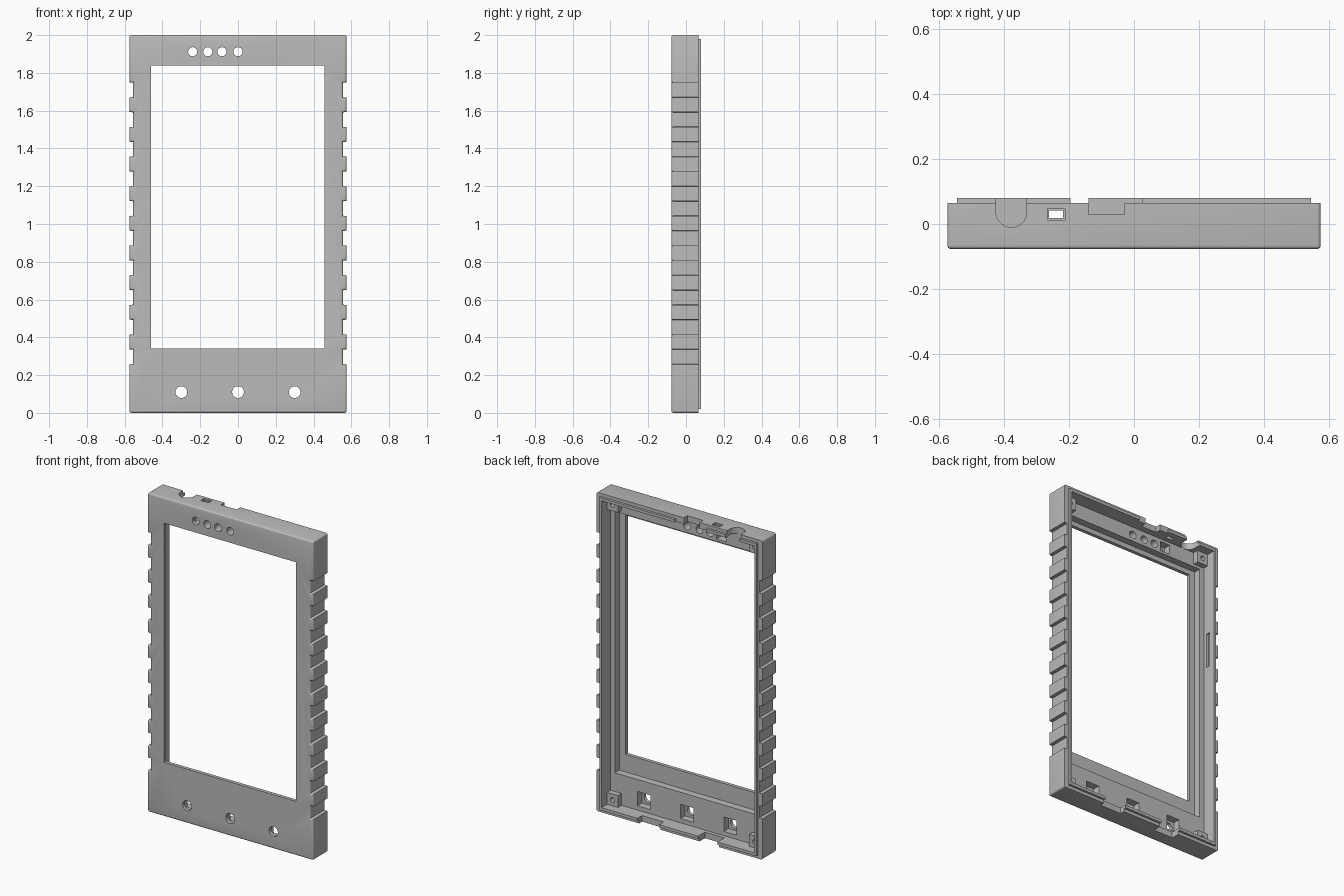
import bpy, bmesh, math
from mathutils import Matrix, Vector

if "Cube" in bpy.data.objects:
    bpy.data.objects.remove(bpy.data.objects["Cube"], do_unlink=True)

grey = bpy.data.materials.new("Plain grey")
grey.use_nodes = True
COLOUR = (0.5, 0.5, 0.5, 1)
grey.diffuse_color = COLOUR
grey.node_tree.nodes["Principled BSDF"].inputs["Base Color"].default_value = COLOUR


def finish(bm, name):
    bmesh.ops.recalc_face_normals(bm, faces=bm.faces[:])
    mesh = bpy.data.meshes.new(name)
    bm.to_mesh(mesh)
    bm.free()
    mesh.materials.append(grey)
    obj = bpy.data.objects.new(name, mesh)
    bpy.context.collection.objects.link(obj)
    return obj


def box(name, x, y, z):
    bm = bmesh.new()
    bmesh.ops.create_cube(bm, size=1)
    for v in bm.verts:
        v.co = Vector([(a + b) / 2 + c * (b - a) for (a, b), c in zip((x, y, z), v.co)])
    return finish(bm, name)


def cylinder(name, centre, radius, depth, axis="Y"):
    bm = bmesh.new()
    turn = Matrix.Rotation(math.pi / 2, 4, "X") if axis == "Y" else Matrix()
    bmesh.ops.create_cone(bm, cap_ends=True, segments=32, radius1=radius, radius2=radius,
                          depth=depth, matrix=Matrix.Translation(centre) @ turn)
    return finish(bm, name)


def combine(target, tool, operation="DIFFERENCE"):
    mod = target.modifiers.new("combine", "BOOLEAN")
    mod.object, mod.operation, mod.solver = tool, operation, "EXACT"
    bpy.context.view_layer.objects.active = target
    bpy.ops.object.modifier_apply(modifier=mod.name)
    bpy.data.objects.remove(tool, do_unlink=True)


def cut_box(target, x, y, z):
    combine(target, box("cutter", x, y, z))


# Outer shell: outline with grip notches down both sides
W, GRIP, FRONT, BACK = 0.575, 0.555, -0.077, 0.065
right_side = [(W, 0)]
for i in reversed(range(10)):
    top = 1.75 - 0.157 * i
    right_side += [(W, top - 0.08), (GRIP, top - 0.078), (GRIP, top - 0.002), (W, top)]
right_side.append((W, 2))
outline = right_side + [(-x, z) for x, z in reversed(right_side)]

bm = bmesh.new()
face = bm.faces.new([bm.verts.new((x, FRONT, z)) for x, z in outline])
back = bmesh.ops.extrude_face_region(bm, geom=[face])["geom"]
bmesh.ops.translate(bm, verts=[g for g in back if isinstance(g, bmesh.types.BMVert)],
                    vec=(0, BACK - FRONT, 0))
bmesh.ops.recalc_face_normals(bm, faces=bm.faces[:])


def is_rounded(edge):
    a, b = (v.co for v in edge.verts)
    on_front = max(a.y, b.y) < FRONT + 0.001
    corner = abs(a.y - b.y) > 0.1 and min(a.z, 2 - a.z) < 0.001
    return on_front or corner


bmesh.ops.bevel(bm, geom=[e for e in bm.edges if is_rounded(e)], offset=0.018,
                offset_type="OFFSET", segments=4, profile=0.5, affect="EDGES", clamp_overlap=True)
shell = finish(bm, "front_shell")

# Rear lip, then the hollow interior, display recess and window
combine(shell, box("lip", (-0.545, 0.545), (0, 0.08), (0.02, 1.98)), "UNION")
cut_box(shell, (-0.53, 0.53), (-0.01, 0.2), (0.038, 1.962))
cut_box(shell, (-0.5, 0.5), (-0.055, 0.2), (0.23, 1.87))
cut_box(shell, (-0.46, 0.457), (-0.2, 0.2), (0.34, 1.84))

# Button holes with square pockets behind
for x in (-0.3, 0, 0.3):
    cut_box(shell, (x - 0.045, x + 0.045), (-0.055, 0.03), (0.065, 0.155))
    combine(shell, cylinder("cutter", (x, FRONT, 0.11), 0.031, 0.3))

# Sensor holes along the top
cut_box(shell, (-0.275, -0.205), (-0.055, 0.03), (1.885, 1.945))
for x in (-0.24, -0.16, -0.085, 0):
    combine(shell, cylinder("cutter", (x, FRONT, 1.912), 0.024, 0.3))

# Top wall: round plug cut-out, small socket, notch and lip gap
combine(shell, cylinder("cutter", (-0.378, 0.0375, 2), 0.0475, 0.1, "Z"))
cut_box(shell, (-0.4255, -0.3305), (0.0375, 0.2), (1.95, 2.05))
cut_box(shell, (-0.262, -0.218), (0.018, 0.042), (1.9, 2.1))
cut_box(shell, (-0.267, -0.213), (0.013, 0.047), (1.99, 2.1))
cut_box(shell, (-0.14, -0.03), (0.03, 0.2), (1.9, 2.1))
cut_box(shell, (-0.195, 0.025), (BACK, 0.2), (1.9, 2.1))

# Bottom wall notches and the slot inside the side wall
cut_box(shell, (-0.275, -0.14), (0.013, 0.2), (-0.1, 0.05))
cut_box(shell, (0.13, 0.28), (0.035, 0.2), (-0.1, 0.05))
cut_box(shell, (-0.543, -0.5), (0.015, 0.04), (1.22, 1.44))

# Screw posts in the corners
parts = [shell]
for x, side in ((-0.493, "right"), (0.493, "left")):
    for z, level in ((0.075, "bottom"), (1.925, "top")):
        post = box(f"screw_post_{level}_{side}", (x - 0.038, x + 0.038), (-0.03, 0.025),
                   (z - 0.038, z + 0.038))
        combine(post, cylinder("cutter", (x, 0.03, z), 0.014, 0.08))
        parts.append(post)

for obj in parts:
    bpy.ops.object.select_all(action="DESELECT")
    obj.select_set(True)
    bpy.context.view_layer.objects.active = obj
    bpy.ops.object.shade_smooth_by_angle(angle=math.radians(30))
